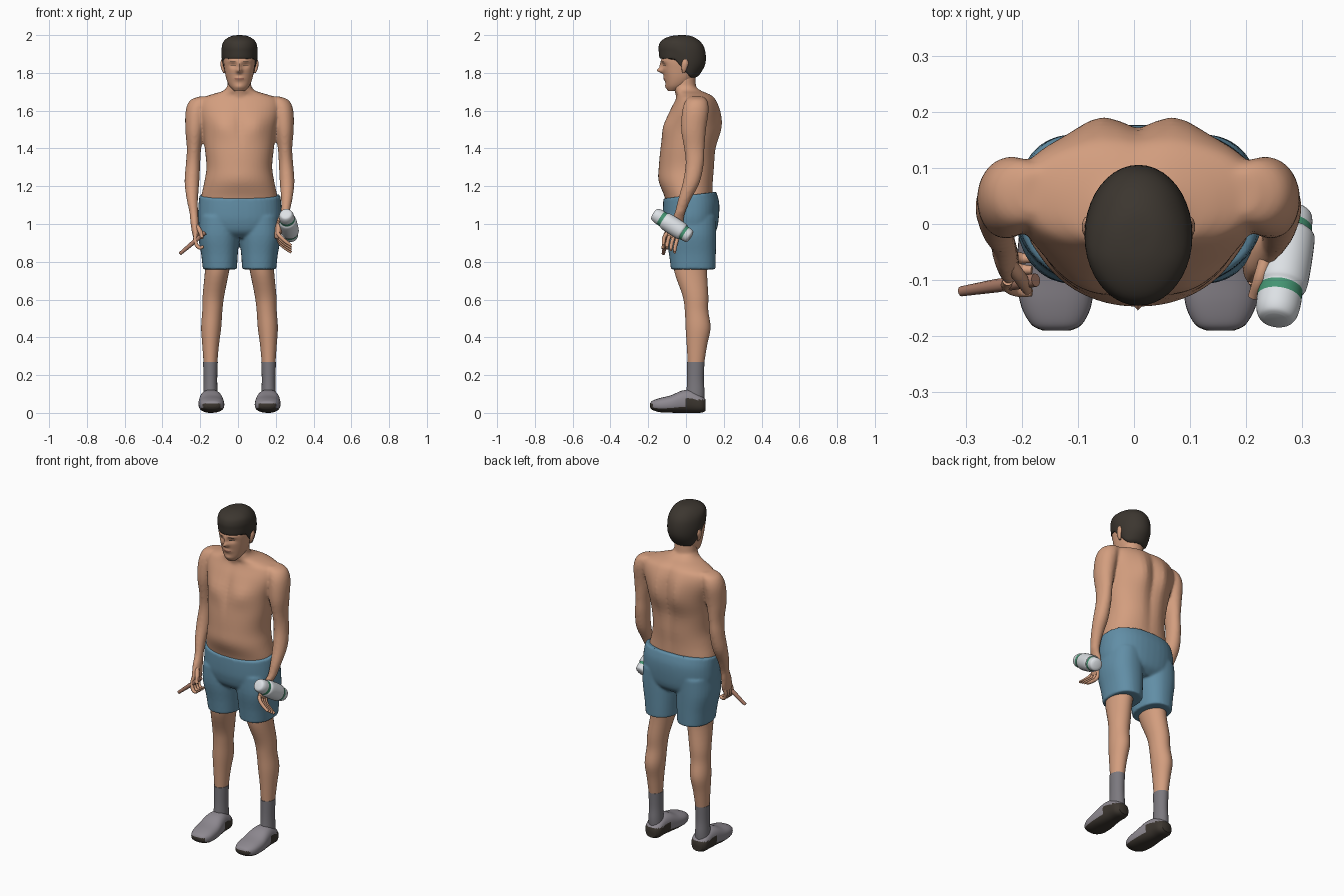
import bpy, bmesh, math
from mathutils import Vector

old = bpy.data.objects.get("Cube")
if old:
    bpy.data.objects.remove(old, do_unlink=True)


def material(name, *rgb):
    m = bpy.data.materials.new(name)
    m.use_nodes = True
    m.diffuse_color = (*rgb, 1)
    m.node_tree.nodes["Principled BSDF"].inputs["Base Color"].default_value = (*rgb, 1)
    return m


skin = material("skin", .65, .34, .21)
lip = material("lips", .42, .17, .12)
dark = material("dark brown", .045, .037, .029)
blue = material("shorts blue", .12, .27, .38)
sock_grey = material("sock grey", .2, .19, .21)
shoe_grey = material("shoe grey", .27, .25, .28)
white = material("bottle white", .72, .75, .78)
green = material("band green", .06, .3, .17)
brown = material("stick brown", .38, .19, .13)


def select(*objs):
    bpy.ops.object.select_all(action='DESELECT')
    for o in objs:
        o.select_set(True)
    bpy.context.view_layer.objects.active = objs[0]


def smooth(obj, angle=50):
    select(obj)
    bpy.ops.object.shade_smooth_by_angle(angle=math.radians(angle))


def fuse(name, parts, iterations):
    """Melt overlapping parts into one continuous skin."""
    select(*parts)
    bpy.ops.object.join()
    obj = bpy.context.object
    obj.name = name
    remesh = obj.modifiers.new("fuse", 'REMESH')
    remesh.mode, remesh.voxel_size, remesh.use_smooth_shade = 'VOXEL', .007, True
    soft = obj.modifiers.new("soften", 'SMOOTH')
    soft.factor, soft.iterations = .5, iterations


def spline(a, b, c, d, t):
    return .5 * (2 * b + (c - a) * t + (2 * a - 5 * b + 4 * c - d) * t * t
                 + (3 * b - a - 3 * c + d) * t ** 3)


def loft(name, rings, mats, along="z", steps=4, seg=32, shape=None, rule=None, power=2.0):
    """Skin through rings (height, centre across, centre deep, radius, radius) in hundredths."""
    fine = []
    for i in range(len(rings) - 1):
        four = [rings[max(0, min(len(rings) - 1, i + k))] for k in (-1, 0, 1, 2)]
        fine += [[spline(*n, s / steps) for n in zip(*four)] for s in range(steps)]
    fine.append(rings[-1])
    bm = bmesh.new()
    loops = []
    for h, cx, cd, rx, rd in fine:
        loop = []
        for k in range(seg):
            c, s = math.cos(math.tau * k / seg), math.sin(math.tau * k / seg)
            x = cx + rx * math.copysign(abs(c) ** (2 / power), c)
            d = cd + rd * math.copysign(abs(s) ** (2 / power), s)
            p = Vector((x, d, h) if along == "z" else (x, h, d)) / 100
            loop.append(bm.verts.new(shape(p, cd / 100) if shape else p))
        loops.append(loop)
    for a, b in zip(loops, loops[1:]):
        for k in range(seg):
            n = (k + 1) % seg
            bm.faces.new((a[k], a[n], b[n], b[k]))
    bm.faces.new(loops[0])
    bm.faces.new(loops[-1])
    bmesh.ops.recalc_face_normals(bm, faces=bm.faces)
    if rule:
        for f in bm.faces:
            f.material_index = rule(f.calc_center_median(), f.normal)
    mesh = bpy.data.meshes.new(name)
    bm.to_mesh(mesh)
    bm.free()
    for m in mats:
        mesh.materials.append(m)
    obj = bpy.data.objects.new(name, mesh)
    bpy.context.collection.objects.link(obj)
    smooth(obj)
    return obj


def tube(name, points, radius, mat):
    curve = bpy.data.curves.new(name, 'CURVE')
    curve.dimensions = '3D'
    curve.bevel_depth, curve.bevel_resolution, curve.use_fill_caps = radius, 3, True
    s = curve.splines.new('BEZIER')
    s.bezier_points.add(len(points) - 1)
    for bp, p in zip(s.bezier_points, points):
        bp.co = p
        bp.handle_left_type = bp.handle_right_type = 'AUTO'
    s.bezier_points[-1].radius = .75
    curve.materials.append(mat)
    obj = bpy.data.objects.new(name, curve)
    bpy.context.collection.objects.link(obj)
    select(obj)
    bpy.ops.object.convert(target='MESH')
    smooth(bpy.context.object)


MID = .007


def bumps(front, back=()):
    """Push the front or back surface by mirrored soft bumps (x, z, width, height, amount)."""
    def shape(p, centre):
        for x, z, w, h, amount in (front if p.y < centre else back):
            fall = ((abs(p.x - MID) - x) / w) ** 2 + ((p.z - z) / h) ** 2
            p.y += amount * math.exp(-fall) * min(1, abs(p.y - centre) / .04)
        return p
    return shape


# Torso with chest, belly and shoulder blades
body = [loft("torso", [(173, .7, -1, 6.3, 5.8), (170.5, .7, 1.2, 8.5, 7.3), (168.5, .7, 4, 15, 9),
                       (166, .7, 5, 21, 10.5), (160, .7, 4.5, 22, 13), (150, .7, 3, 19.5, 15),
                       (140, .7, 1.2, 18.3, 14.8), (130, .7, .5, 17.4, 14.8),
                       (122, .7, .3, 18.6, 14.2), (114, .7, 1.5, 20.2, 12.7), (108, .7, 2, 20, 12)],
             [skin], seg=48, power=2.2,
             shape=bumps([(.09, 1.52, .06, .06, -.014), (0, 1.52, .02, .1, .008),
                          (0, 1.24, .1, .05, -.005)],
                         [(.07, 1.54, .045, .1, .016), (0, 1.45, .03, .25, -.014)])),
        loft("neck", [(166, .7, 1.5, 7.5, 6.5), (172, .7, -.3, 6.4, 5.8), (182, .7, -1, 6, 5.8)],
             [skin])]


# Head with nose, sockets, mouth and chin, brows and lids coloured on its faces
def face_colour(c, n):
    x = abs(c.x - MID)
    if c.y < -.07:
        if .018 < x < .05 and 1.858 < c.z < 1.863 or .02 < x < .046 and 1.837 < c.z < 1.842:
            return 1
        if x < .026 and 1.766 < c.z < 1.773:
            return 2
    return 0


loft("head", [(170.3, .7, -7, 2.6, 2.4), (173, .7, -5, 5.2, 5.5), (177, .7, -3.5, 6.9, 7.8),
              (182, .7, -3, 7.9, 9.4), (187, .7, -3, 8.4, 10), (193, .7, -2, 8, 9.5),
              (197, .7, -2, 5, 6)],
     [skin, dark, lip], steps=12, seg=96, power=2.2, rule=face_colour,
     shape=bumps([(0, 1.812, .014, .013, -.028), (0, 1.836, .01, .022, -.012),
                  (.034, 1.84, .02, .014, .009), (.034, 1.863, .025, .009, -.004),
                  (0, 1.77, .025, .012, -.007), (0, 1.725, .022, .014, -.006)]))


# Hair: the lower edge rises over the forehead and drops behind the ears
def hairline(p, centre):
    edge = 1.775 + .1 * max(0, min(1, (.025 - p.y) / .085))
    p.z = 2 - (2 - p.z) * (2 - edge) / .225
    return p


loft("hair", [(177.5, .8, -4.3, 8.3, 9.3), (179, .8, -3.5, 8.8, 10.6), (184, .8, -2.2, 9.4, 12.2),
              (189, .8, -2, 9.6, 12.5), (194, .8, -2, 8.9, 11.4), (197.5, .8, -2, 6.8, 8.5),
              (199.5, .8, -2, 3.8, 4.6), (200, .8, -2, .6, .8)], [dark], shape=hairline, seg=40)


# Shorts: a hip block tilted up at the back, and two legs
def waist(p, centre):
    p.z += .13 * p.y * max(0, min(1, (p.z - 1) / .1))
    return p


shorts = [loft("shorts_hips", [(92.5, 1, 3, 15, 9), (96, 1, 2.8, 20, 13), (102, 1, 2.7, 22, 14.6),
                               (109, 1, 2.7, 22, 14.9), (115, 1, 2, 21.4, 14)],
               [blue], shape=waist, power=2.3, seg=40)]

for side, s, off in (("left", 1, 1), ("right", -1, .6)):
    def place(rings):
        return [(h, s * x + off, *rest) for h, x, *rest in rings]

    shorts.append(loft(side + "_shorts_leg",
                       place([(76, 10.2, 3.8, 9, 11.8), (84, 10.4, 3.4, 9.7, 12.4),
                              (94, 10.9, 2.7, 10.8, 13.3), (104, 10.8, 2.7, 10.3, 13.3)]),
                       [blue], power=2.3))
    loft(side + "_leg", place([(86, 10.5, 3, 7.2, 9.5), (75, 11.7, 2.5, 6.4, 8.7),
                               (62, 13.6, 5, 5.7, 6.8), (54, 14.2, 5.6, 5.3, 6.2),
                               (45, 14.8, 6.4, 5.3, 6.6), (36, 15.1, 5.8, 4.4, 5.4),
                               (25, 15.2, 5.2, 3.5, 4.2)]), [skin])
    loft(side + "_sock", place([(27, 15.2, 5.2, 3.9, 4.6), (18, 15.2, 5, 3.6, 4.4),
                                (11, 15.2, 5, 3.8, 4.8), (5, 15.2, 4.5, 4, 5)]), [sock_grey])
    # Shoe, lofted from toe to heel, with a dark sole, toe rim and heel
    loft(side + "_shoe", place([(-19, 14.4, 4, 2.4, 1), (-17.8, 14.4, 4, 4.6, 2.4),
                                (-14, 14.5, 4.1, 6.4, 3.7), (-8, 14.7, 4.7, 6.8, 4.6),
                                (-2, 14.9, 5.9, 6.2, 5.9), (3, 15, 6, 5.5, 6),
                                (8, 15, 4.7, 5, 4.6), (10.4, 15, 4, 3.2, 3)]),
         [shoe_grey, dark], along="y", power=2.5, steps=6,
         rule=lambda c, n: int(n.z < -.4 or c.z < .02 or (c.y > 0 and c.z < .07)
                               or (n.y < -.6 and c.z < .05)))
    loft(side + "_ear", [(180, s * 8.1 + .8, -1.2, .5, .7), (182, s * 8.8 + .8, -1, .8, 1.3),
                         (185, s * 9.2 + .8, -.5, .9, 1.8), (187.2, s * 9.1 + .8, -.4, .5, 1)],
         [skin], seg=16)

    # Arm down to the palm; the left hand passes inside its bottle
    def swing(p, centre):
        if s > 0:
            p.x -= .028 * max(0, min(1, (1.06 - p.z) / .07))
        return p

    body.append(loft(side + "_arm",
                     place([(167.5, 18, 5.5, 3, 3.5), (165.5, 20.5, 5.5, 5.4, 5.7),
                            (160, 22.6, 5, 5.7, 7), (150, 23.5, 4, 5, 6.6),
                            (140, 23.9, 4.4, 3.8, 5.4), (132, 24.4, 4.6, 3.8, 4.8),
                            (122, 25, 2.8, 3.9, 4.5), (113, 24.8, -.8, 3, 3.4),
                            (106, 24, -3.2, 2.3, 2.8), (101, 23.6, -5, 2.2, 3.7),
                            (95, 23, -6.6, 1.9, 4.2), (92, 22.5, -7.2, 1.4, 3.5)]),
                     [skin], shape=swing))

fuse("upper_body", body, 8)
fuse("shorts", shorts, 6)

# Fingers and thumbs
for i in range(4):
    y = -.04 - .02 * i
    tube("right_finger", [(-.225, y, .95), (-.225, y - .012, .905), (-.205, y - .02, .875),
                          (-.182, y - .022, .88)], .01, skin)
    z = .012 * i
    tube("left_finger", [(.212, y, .95), (.222, y - .012, .9 + z), (.248, y - .018, .875 + z),
                         (.282, y - .02, .85 + z)], .01, skin)
tube("right_thumb", [(-.225, -.065, 1.0), (-.2, -.1, .96), (-.19, -.118, .925)], .012, skin)
tube("left_thumb", [(.235, -.06, 1.03), (.225, -.095, 1.03), (.212, -.13, 1.01)], .012, skin)

# Stick in the right hand
tube("stick", [(-.175, -.1, .955), (-.245, -.11, .895), (-.308, -.12, .842)], .012, brown)

# Bottle in the left hand, with two coloured bands
base, tip = Vector((.283, .025, .93)), Vector((.253, -.17, 1.055))
bottle = loft("bottle", [(0, 0, 0, 2, 2), (.8, 0, 0, 3.5, 3.5), (3.4, 0, 0, 3.9, 3.9),
                         (5, 0, 0, 4, 4), (6, 0, 0, 4.7, 4.7), (15, 0, 0, 4.7, 4.7),
                         (17, 0, 0, 4, 4), (19, 0, 0, 4, 4), (21.4, 0, 0, 3.8, 3.8),
                         (23, 0, 0, 3.1, 3.1), (23.5, 0, 0, 2, 2)], [white, green],
              rule=lambda c, n: int(.036 < c.z < .05 or .172 < c.z < .188))
bottle.rotation_euler = (tip - base).to_track_quat('Z', 'Y').to_euler()
bottle.location = base
